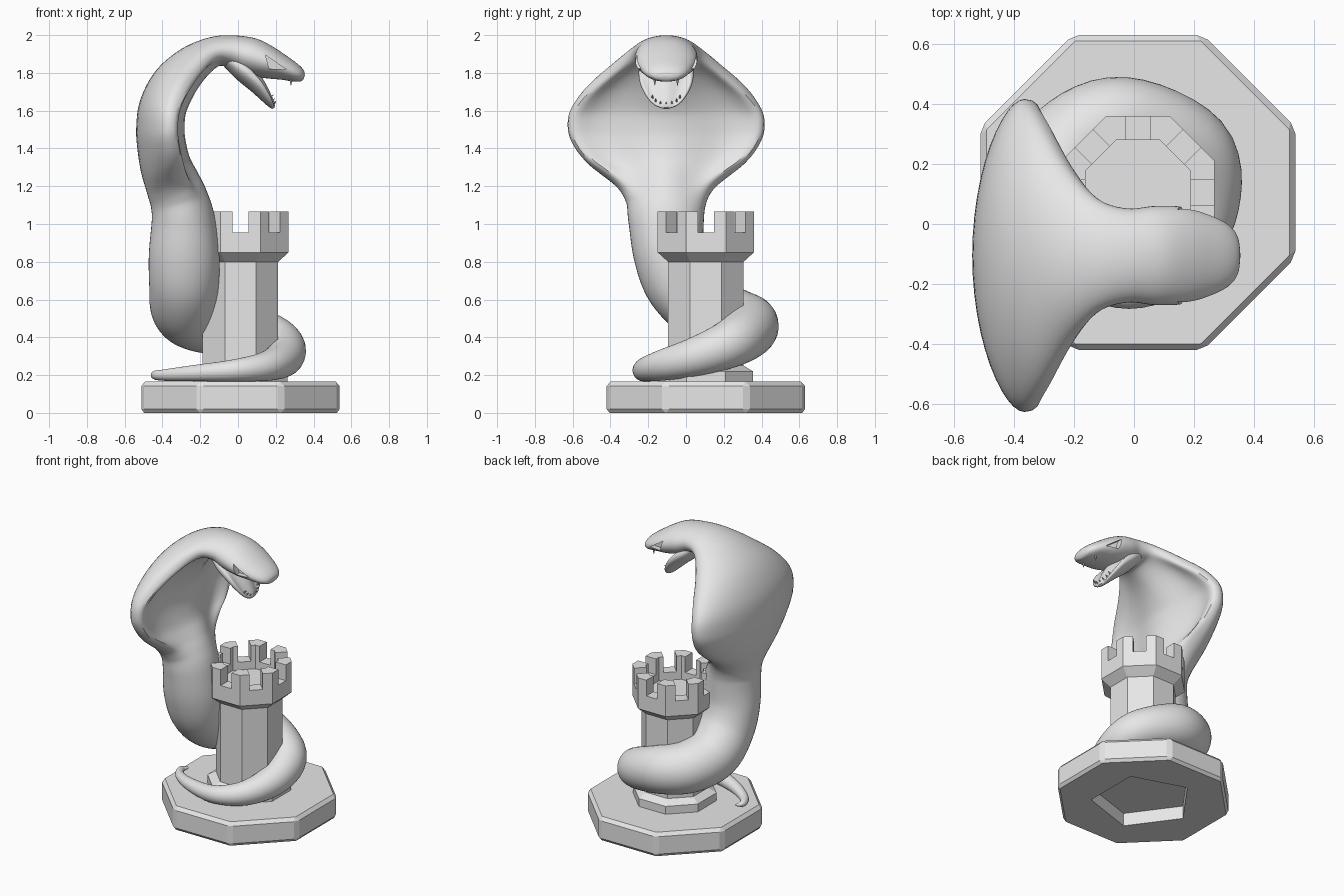
import bpy
import bmesh
from math import sin, cos, tan, pi, radians
from mathutils import Vector

cube = bpy.data.objects.get("Cube")
if cube:
    bpy.data.objects.remove(cube, do_unlink=True)

stone = bpy.data.materials.new("light_grey")
stone.use_nodes = True
stone.diffuse_color = (0.8, 0.8, 0.8, 1)
stone.node_tree.nodes["Principled BSDF"].inputs["Base Color"].default_value = (0.8, 0.8, 0.8, 1)

CENTRE_X, CENTRE_Y = 0.013, 0.105   # axis of base and tower
HEAD_Y = -0.105                     # mirror plane of hood and head


def skin(name, rings):
    """Closed solid through a row of rings with equal point counts."""
    bm = bmesh.new()
    rows = [[bm.verts.new(p) for p in ring] for ring in rings]
    n = len(rows[0])
    for a, b in zip(rows, rows[1:]):
        for i in range(n):
            j = (i + 1) % n
            bm.faces.new((a[i], a[j], b[j], b[i]))
    bm.faces.new(rows[0])
    bm.faces.new(rows[-1])
    bmesh.ops.remove_doubles(bm, verts=bm.verts, dist=1e-5)
    bmesh.ops.recalc_face_normals(bm, faces=bm.faces)
    mesh = bpy.data.meshes.new(name)
    bm.to_mesh(mesh)
    bm.free()
    obj = bpy.data.objects.new(name, mesh)
    bpy.context.collection.objects.link(obj)
    mesh.materials.append(stone)
    return obj


def activate(obj):
    bpy.ops.object.select_all(action='DESELECT')
    obj.select_set(True)
    bpy.context.view_layer.objects.active = obj


def carve(obj, cutter):
    cutter.hide_render = True
    mod = obj.modifiers.new("carve", 'BOOLEAN')
    mod.operation = 'DIFFERENCE'
    mod.solver = 'EXACT'
    mod.object = cutter
    activate(obj)
    bpy.ops.object.modifier_apply(modifier=mod.name)
    bpy.data.objects.remove(cutter, do_unlink=True)


def smooth(obj, angle=40):
    activate(obj)
    bpy.ops.object.shade_smooth_by_angle(angle=radians(angle))


def octagon(apothem, z, cut=0.0):
    """Octagon ring with flats on the axes and optionally clipped corners."""
    half = apothem * tan(pi / 8) - cut
    ring = []
    for k in range(8):
        a = k * pi / 4
        for t in (-half, half):
            ring.append(Vector((CENTRE_X + apothem * cos(a) - t * sin(a),
                                CENTRE_Y + apothem * sin(a) + t * cos(a), z)))
    return ring


# Base with chamfered rims and a pentagonal pocket underneath
base = skin("base", [octagon(0.51, 0, 0.002), octagon(0.525, 0.02, 0.022),
                     octagon(0.525, 0.142, 0.022), octagon(0.505, 0.165, 0.002)])
pocket = skin("pocket_cutter", [
    [(CENTRE_X + 0.33 * cos(pi + k * pi * 0.4), CENTRE_Y + 0.33 * sin(pi + k * pi * 0.4), z)
     for k in range(5)] for z in (-0.1, 0.09)])
carve(base, pocket)

# Tower with plinth, flared crown and sunken roof
OUTER, INNER, GAP = 0.255, 0.175, 0.042
skin("tower", [octagon(a, z) for a, z in (
    (0.25, 0.155), (0.25, 0.22), (0.2, 0.25), (0.2, 0.8),
    (OUTER, 0.85), (OUTER, 0.955), (INNER, 0.955), (INNER, 0.9))])

# Battlements wrap around the eight corners
for k in range(8):
    def place(x, y, z):
        a = k * pi / 4
        return (CENTRE_X + x * cos(a) - y * sin(a), CENTRE_Y + x * sin(a) + y * cos(a), z)
    slope, c = tan(pi / 8), cos(pi / 4)
    far = [(c * (r + GAP), c * (r - GAP)) for r in (OUTER, INNER)]
    outline = [(OUTER, GAP), (OUTER, OUTER * slope), far[0],
               far[1], (INNER, INNER * slope), (INNER, GAP)]
    skin("merlon", [[place(x, y, z) for x, y in outline] for z in (0.954, 1.065)])


def spline(points, steps=6):
    """Catmull-Rom samples through vectors of any size."""
    pts = [2 * points[0] - points[1]] + points + [2 * points[-1] - points[-2]]
    out = []
    for a, b, c, d in zip(pts, pts[1:], pts[2:], pts[3:]):
        for s in range(steps):
            t = s / steps
            out.append(0.5 * (2 * b + (c - a) * t + (2 * a - 5 * b + 4 * c - d) * t ** 2
                              + (3 * b - a - 3 * c + d) * t ** 3))
    return out + [points[-1]]


def section(w, t, h, n=48):
    """Ellipse that turns into a spread hood with a rolled rim as h reaches 1."""
    pts = []
    for i in range(n):
        c, s = cos(2 * pi * i / n), sin(2 * pi * i / n)
        depth = t
        if s > 0:
            hood = 0.25 + 0.75 * (1 - c * c) ** 3 + 1.4 * c ** 6
            depth = t * (1 - h + h * hood)
        pts.append((w * c, s * depth + h * 0.35 * t * c * c))
    return pts


def sweep(name, stations):
    """Loft along stations of x, y, z, half width, half depth, hood amount."""
    rows = spline([Vector(s) for s in stations])
    path = [Vector(r[:3]) for r in rows]
    side = Vector((0, 1, 0))
    rings = []
    for i in reversed(range(len(rows))):
        tangent = (path[min(i + 1, len(path) - 1)] - path[max(i - 1, 0)]).normalized()
        side = (side - tangent * side.dot(tangent)).normalized()
        belly = side.cross(tangent)
        w, t, h = rows[i][3:]
        rings.append([path[i] + side * u + belly * v
                      for u, v in section(w, t, min(max(h, 0), 1))])
    return skin(name, rings)


# Coiled tail and rising body: x, y, z, radius
coil = [(-0.42, 0.05, 0.2, 0.006), (-0.44, 0, 0.2, 0.022), (-0.39, -0.08, 0.2, 0.03),
        (-0.24, -0.17, 0.21, 0.042), (-0.02, -0.225, 0.225, 0.058),
        (0.16, -0.135, 0.25, 0.08), (0.245, 0.06, 0.3, 0.105),
        (0.2, 0.25, 0.375, 0.13), (-0.03, 0.335, 0.455, 0.155),
        (-0.2, 0.26, 0.49, 0.168), (-0.28, 0.1, 0.55, 0.178),
        (-0.285, -0.03, 0.68, 0.185), (-0.285, -0.09, 0.84, 0.187)]
# Hood, neck and upper head: x, z, half width, half depth, hood amount
hood = [(-0.29, 1.02, 0.2, 0.168, 0), (-0.31, 1.12, 0.215, 0.155, 0.15),
        (-0.34, 1.2, 0.27, 0.147, 0.5), (-0.38, 1.3, 0.405, 0.136, 0.9),
        (-0.402, 1.4, 0.485, 0.13, 1), (-0.411, 1.5, 0.52, 0.128, 1),
        (-0.397, 1.62, 0.505, 0.126, 1), (-0.335, 1.745, 0.42, 0.12, 1),
        (-0.235, 1.85, 0.29, 0.1, 0.8), (-0.125, 1.912, 0.19, 0.08, 0.3),
        (-0.025, 1.912, 0.157, 0.087, 0)]
head = [(0.07, 1.887, 0.165, 0.098, 0), (0.16, 1.855, 0.162, 0.086, 0),
        (0.25, 1.822, 0.135, 0.062, 0), (0.31, 1.795, 0.105, 0.045, 0),
        (0.34, 1.78, 0.07, 0.028, 0), (0.35, 1.776, 0.035, 0.012, 0)]
snake = sweep("snake_body", [(x, y, z, r, r, 0) for x, y, z, r in coil]
              + [(x, HEAD_Y, z, w, t, h) for x, z, w, t, h in hood + head])

# Slanted eye sockets
for s in (-1, 1):
    eye = [(0.145, 1.895), (0.255, 1.818), (0.165, 1.822)]
    carve(snake, skin("eye_cutter", [
        [(x, HEAD_Y + s * (reach + (0.25 - x) * 0.2), z) for x, z in eye]
        for reach in (0.1, 0.25)]))
smooth(snake)

# Hanging lower jaw with a raised lip, hollow side up
jaw = [(-0.04, 1.87, 0.125, -0.05, 0), (0.03, 1.81, 0.145, -0.058, 0.3),
       (0.1, 1.735, 0.138, -0.045, 0.9), (0.15, 1.67, 0.105, -0.03, 1),
       (0.178, 1.63, 0.065, -0.018, 0.8), (0.188, 1.613, 0.02, -0.007, 0)]
smooth(sweep("lower_jaw", [(x, HEAD_Y, z, w, t, h) for x, z, w, t, h in jaw]))


def tooth(name, location, tilt, length):
    bpy.ops.mesh.primitive_cone_add(vertices=8, radius1=0.009, radius2=0.001, depth=length,
                                    location=location, rotation=(0, tilt, 0))
    obj = bpy.context.object
    obj.name = name
    obj.data.materials.append(stone)


# Lower teeth along the jaw rim and two upper fangs
for k in range(-3, 4):
    a = radians(22 * k)
    z = 1.7 - 0.065 * cos(a)
    tooth("lower_tooth", (0.19 - 0.35 * (z - 1.63), HEAD_Y + 0.08 * sin(a), z), 0.9, 0.035)
for s in (-1, 1):
    tooth("upper_fang", (0.28, HEAD_Y + s * 0.06, 1.752), pi, 0.04)
